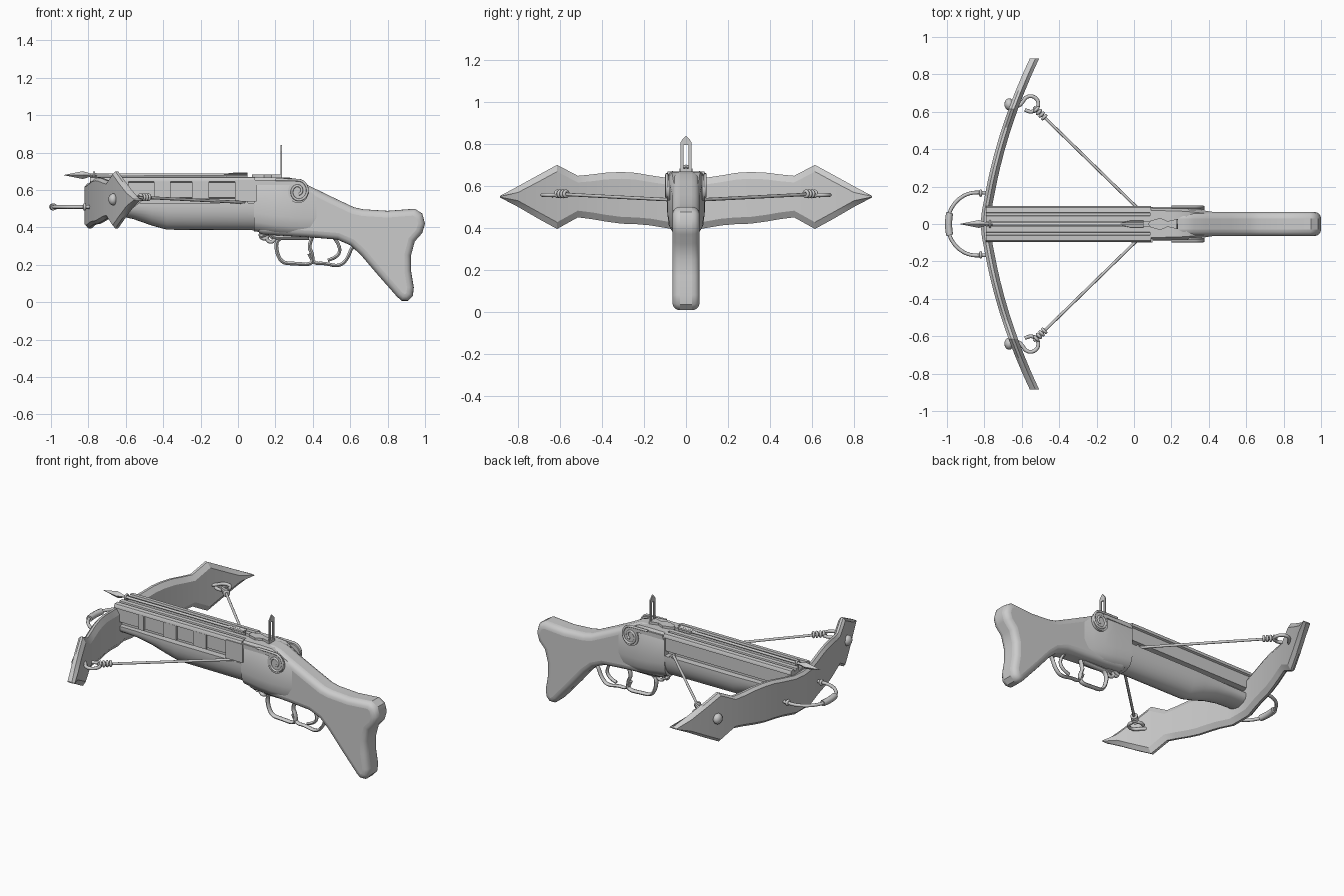
import bpy, bmesh, math
from mathutils import Vector

if "Cube" in bpy.data.objects:
    bpy.data.objects.remove(bpy.data.objects["Cube"])


def finish(name, bm, angle=35):
    bmesh.ops.recalc_face_normals(bm, faces=bm.faces)
    me = bpy.data.meshes.new(name)
    bm.to_mesh(me)
    bm.free()
    ob = bpy.data.objects.new(name, me)
    bpy.context.collection.objects.link(ob)
    smooth(ob, angle)
    return ob


def smooth(ob, angle=35):
    bpy.ops.object.select_all(action='DESELECT')
    ob.select_set(True)
    bpy.context.view_layer.objects.active = ob
    bpy.ops.object.shade_smooth_by_angle(angle=math.radians(angle))


def loft(name, rings, angle=35):
    bm = bmesh.new()
    vs = [[bm.verts.new(p) for p in r] for r in rings]
    n = len(rings[0])
    for a, b in zip(vs, vs[1:]):
        for i in range(n):
            j = (i + 1) % n
            bm.faces.new((a[i], a[j], b[j], b[i]))
    bm.faces.new(vs[0])
    bm.faces.new(vs[-1])
    return finish(name, bm, angle)


def box(name, x0, x1, y0, y1, z0, z1):
    return loft(name, [[(x, y0, z0), (x, y1, z0), (x, y1, z1), (x, y0, z1)] for x in (x0, x1)])


def plate(name, pts, y, h):
    return loft(name, [[(x, s, z) for x, z in pts] for s in (y - h, y + h)])


def tube(name, pts, r, order=3, flat=1.0, cyclic=False):
    cu = bpy.data.curves.new(name, 'CURVE')
    cu.dimensions = '3D'
    cu.bevel_depth, cu.bevel_resolution, cu.resolution_u = r, 2, 5
    cu.use_fill_caps = True
    sp = cu.splines.new('NURBS')
    sp.points.add(len(pts) - 1)
    for p, c in zip(sp.points, pts):
        p.co = (*c, 1)
    sp.order_u, sp.use_endpoint_u, sp.use_cyclic_u = order, True, cyclic
    tmp = bpy.data.objects.new(name, cu)
    bpy.context.collection.objects.link(tmp)
    me = bpy.data.meshes.new_from_object(tmp.evaluated_get(bpy.context.evaluated_depsgraph_get()))
    bpy.data.objects.remove(tmp)
    mid = sum(c[1] for c in pts) / len(pts)
    for v in me.vertices:
        v.co.y = mid + (v.co.y - mid) * flat
    ob = bpy.data.objects.new(name, me)
    bpy.context.collection.objects.link(ob)
    smooth(ob, 50)
    return ob


def ring(name, loc, r, t, axis):
    bpy.ops.mesh.primitive_torus_add(major_radius=r, minor_radius=t, major_segments=20,
                                     minor_segments=8, location=loc)
    ob = bpy.context.object
    ob.name = name
    ob.rotation_euler = Vector(axis).to_track_quat('Z', 'Y').to_euler()
    smooth(ob, 60)


# Stock: side profile with heavily rounded edges
stock = plate("stock", [(.10, .66), (.27, .668), (.32, .655), (.39, .618), (.52, .555), (.62, .508),
                        (.67, .497), (.80, .489), (.945, .50), (.985, .475), (1, .42), (.985, .37),
                        (.945, .325), (.925, .25), (.925, .17), (.94, .08), (.935, .035),
                        (.91, .008), (.875, .008), (.85, .03), (.74, .155), (.655, .255),
                        (.60, .305), (.53, .335), (.40, .346), (.25, .355), (.10, .365)], 0, .065)
bev = stock.modifiers.new("round_edges", 'BEVEL')
bev.width, bev.segments, bev.limit_method, bev.angle_limit = .036, 4, 'ANGLE', math.radians(60)


# Receiver: wide housing that narrows into the stock
def receiver_ring(x, w, zt, zb):
    half = [(w * .8, zt), (w, zt - .025), (w, zb + .10), (w * .93, zb + .05),
            (w * .7, zb + .015), (w * .35, zb)]
    return [(x, y, z) for y, z in half] + [(x, -y, z) for y, z in reversed(half)]


loft("receiver", [receiver_ring(*a) for a in [(.085, .09, .668, .38), (.20, .088, .668, .362),
     (.28, .084, .664, .355), (.36, .074, .62, .352), (.44, .062, .575, .352)]], 40)

# Upper body: extruded section with top groove, recessed sides and string slot
half = [(.014, .645), (.014, .668), (.042, .668), (.046, .655), (.058, .655), (.062, .670),
        (.088, .668), (.095, .655), (.095, .645), (.083, .64), (.083, .56), (.05, .555), (.05, .52)]
section = half + [(-y, z) for y, z in reversed(half)]
loft("upper_body", [[(x, y, z) for y, z in section] for x in (-.79, .09)], 30)

# Lower body: half-round fore-end tapering up to the bow
rings = []
for x, zb, w in [(-.79, .475, .078), (-.66, .467, .08), (-.56, .445, .084), (-.46, .41, .088),
                 (-.38, .388, .09), (.09, .385, .09)]:
    rings.append([(x, w * math.cos(math.pi * i / 14), .515 - (.515 - zb) * math.sin(math.pi * i / 14))
                  for i in range(15)] + [(x, -w, .53), (x, w, .53)])
loft("lower_body", rings)

# Side plates on the front wall
for i, (a, b) in enumerate([(-.62, -.585), (-.45, -.36), (-.245, -.155)]):
    box(f"side_plate_{i}", a, b, -.096, -.08, .555, .647)
box("side_plate_rear", -.015, .10, -.1, -.08, .54, .655)


# Bow limbs: bevelled blade section swept along the arc
def bow_x(y):
    return -.82 + .2 * y * y + .12 * abs(y) * min(1, abs(y) / .1)


stations = [(0, .635, .40), (.07, .635, .395), (.17, .65, .412), (.24, .662, .418), (.305, .666, .42),
            (.38, .663, .43), (.45, .654, .442), (.515, .648, .45), (.614, .70, .395),
            (.70, .653, .442), (.80, .598, .50), (.886, .552, .545)]
rings = []
for y, zt, zb in [(-a, b, c) for a, b, c in reversed(stations[1:])] + stations:
    x, d = bow_x(y), min(.032, (zt - zb) * .3)
    rings.append([(x, y, zt - d * .5), (x + .015, y, zt), (x + .03, y, zt), (x + .05, y, zt - d),
                  (x + .05, y, zb + d), (x + .03, y, zb), (x + .015, y, zb), (x, y, zb + d * .5)])
loft("bow", rings, 25)

# Foot stirrup
arc = [math.pi * i / 12 for i in range(13)]
tube("stirrup", [(-.77, -.165, .51)] + [(-.84 - .158 * math.sin(a), -.17 * math.cos(a), .51)
                 for a in arc] + [(-.77, .165, .51)], .010)
tube("stirrup_tread", [(-.985, -.06, .51), (-.998, 0, .51), (-.985, .06, .51)], .019).scale.x = 1
for s in (-1, 1):
    ring("stirrup_collar", (-.82, s * .165, .51), .012, .008, (1, 0, 0))

for s in (-1, 1):
    # Limb bolt, hook, string and its wrapped knot
    bpy.ops.mesh.primitive_uv_sphere_add(segments=16, ring_count=8, location=(-.668, s * .64, .55))
    bolt = bpy.context.object
    bolt.name = "limb_bolt"
    bolt.scale = (.025, .032, .032)
    smooth(bolt)
    ang = [math.radians(165 - 30 * i) for i in range(11)]
    tube("hook", [(-.66, s * .64, .555), (-.62, s * .625, .555)] +
         [(-.553 + .043 * math.cos(a), s * (.642 - .043 * math.sin(a)), .557) for a in
          [math.pi - x + 2.88 + .25 for x in ang]], .010)
    tube("string", [(-.535, s * .625, .562), (.045, s * .06, .533)], .008, 2)
    for k in range(4):
        t = k * .014
        ring("string_wrap", (-.522 + t, s * (.612 - t * .97), .562), .013, .008, (1, -s * .97, 0))

    # Scroll ornament and strip at the receiver end
    y = s * .083
    c = [math.radians(15 * i) for i in range(24)]
    plate("scroll_disc", [(.322 + .055 * math.cos(a), .59 + .06 * math.sin(a)) for a in c], y, .008)
    spiral = [(.322 + (.058 - .0021 * i) * math.sin(.42 * i), s * .091,
               .593 + (.062 - .0021 * i) * math.cos(.42 * i)) for i in range(23)]
    tube("scroll_spiral", [(.20, s * .091, .655)] + spiral, .007)
    plate("scroll_strip", [(.09, .628), (.28, .628), (.32, .652), (.10, .655)], s * .087, .005)

# String centre inside the slot
tube("string_centre", [(.045, -.09, .533), (.045, .09, .533)], .008, 2)

# Loaded bolt: shaft, diamond head, fins and clip
tube("bolt_shaft", [(-.80, 0, .68), (.05, 0, .682)], .008, 2)
loft("bolt_head", [[(x, r * math.cos(math.pi * i / 2), .68 + r * math.sin(math.pi * i / 2)) for i in range(4)]
     for x, r in [(-.93, .001), (-.83, .021), (-.79, .009), (-.755, .011)]], 20)
for i in range(3):
    fin = plate("bolt_fin", [(-.11, 0), (-.02, .02), (.05, .02), (.05, 0)], 0, .0015)
    fin.location.z = .682
    fin.rotation_euler.x = math.radians(30 + 120 * i) + math.pi / 6
ring("bolt_clip", (-.77, 0, .68), .015, .006, (1, 0, 0))

# Sight: base leaf, two posts and pointed tip
loft("sight_base", [[(x, y, z) for x, y in [(.075, 0), (.09, -.018), (.14, -.032), (.18, -.015), (.235, -.028),
     (.235, .028), (.18, .015), (.14, .032), (.09, .018)]] for z in (.665, .682)])
for s in (-1, 1):
    box("sight_post", .228, .235, s * .018 - .007, s * .018 + .007, .67, .81)
loft("sight_tip", [[(x, y, z) for y, z in [(-.025, .795), (.025, .795), (.022, .815), (0, .84), (-.022, .815)]]
     for x in (.228, .235)])


# Lever loop, trigger guard, trigger and pivot curls
def rod(name, pts, r, flat=1.5):
    tube(name, [(x, 0, z) for x, z in pts], r, 3, flat)


rod("lever_loop", [(.25, .35), (.205, .34), (.205, .27), (.235, .21), (.30, .207), (.40, .20), (.398, .26),
                   (.375, .30), (.40, .355)], .010)
rod("trigger_guard", [(.38, .26), (.40, .205), (.46, .21), (.54, .19), (.585, .23), (.61, .30),
                      (.63, .30)], .009)
rod("trigger", [(.51, .35), (.55, .30), (.535, .24), (.48, .225)], .009, 1.2)
rod("lever_arm", [(.12, .35), (.16, .375), (.20, .345), (.24, .345), (.38, .345)], .012)
for x, z, r in [(.14, .36, .02), (.175, .345, .022), (.19, .365, .018)]:
    ring("lever_curl", (x, 0, z), r, .010, (0, 1, 0))
